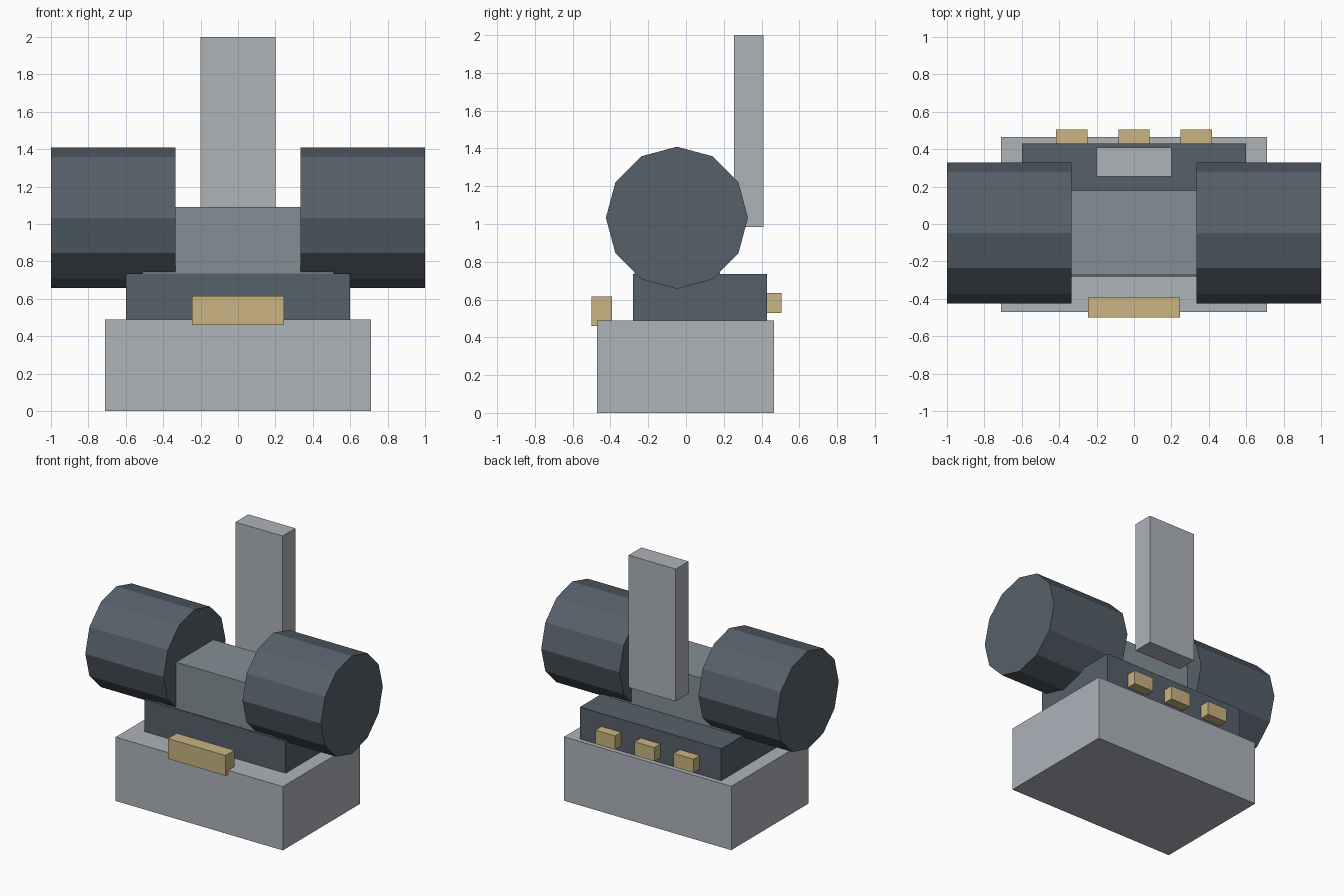
import bpy, math

if "Cube" in bpy.data.objects:
    bpy.data.objects.remove(bpy.data.objects["Cube"])


def srgb(r, g, b):
    lin = lambda c: c / 12.92 if c <= 0.04045 else ((c + 0.055) / 1.055) ** 2.4
    return (*[lin(v / 255) for v in (r, g, b)], 1.0)


def material(name, rgb):
    m = bpy.data.materials.new(name)
    m.diffuse_color = srgb(*rgb)
    m.use_nodes = True
    m.node_tree.nodes["Principled BSDF"].inputs["Base Color"].default_value = m.diffuse_color
    return m


LIGHT = material("light grey", (174, 179, 186))
DARK = material("dark slate", (86, 96, 106))
MID = material("grey green", (131, 144, 149))
TAN = material("tan", (200, 180, 130))


def box(name, mat, x, y, z):
    """Box from (min, max) ranges on each axis."""
    bpy.ops.mesh.primitive_cube_add(size=1)
    o = bpy.context.object
    o.name = name
    ranges = (x, y, z)
    for v in o.data.vertices:
        v.co = [lo if c < 0 else hi for c, (lo, hi) in zip(v.co, ranges)]
    o.data.materials.append(mat)
    return o


# Stacked body
box("base", LIGHT, (-0.71, 0.71), (-0.47, 0.465), (0, 0.49))
box("upper_slab", DARK, (-0.6, 0.6), (-0.28, 0.43), (0.49, 0.735))
box("axle_block", MID, (-0.51, 0.51), (-0.273, 0.18), (0.735, 1.09))

# Upright plate floating behind the block
box("rear_plate", LIGHT, (-0.2, 0.2), (0.255, 0.41), (0.985, 2.0))

# Front label plate and rear buttons
box("front_plate", TAN, (-0.245, 0.245), (-0.5, -0.393), (0.46, 0.615))
for i, cx in enumerate((-0.333, 0, 0.333)):
    box(f"rear_button_{i + 1}", TAN, (cx - 0.084, cx + 0.084), (0.425, 0.505), (0.53, 0.635))

# Twelve-sided drums on both ends
for side, sx in (("left", -1), ("right", 1)):
    bpy.ops.mesh.primitive_cylinder_add(vertices=12, radius=0.376, depth=0.665,
                                        location=(sx * 0.6675, -0.048, 1.033),
                                        rotation=(0, math.pi / 2, 0))
    drum = bpy.context.object
    drum.name = f"{side}_drum"
    drum.data.materials.append(DARK)
